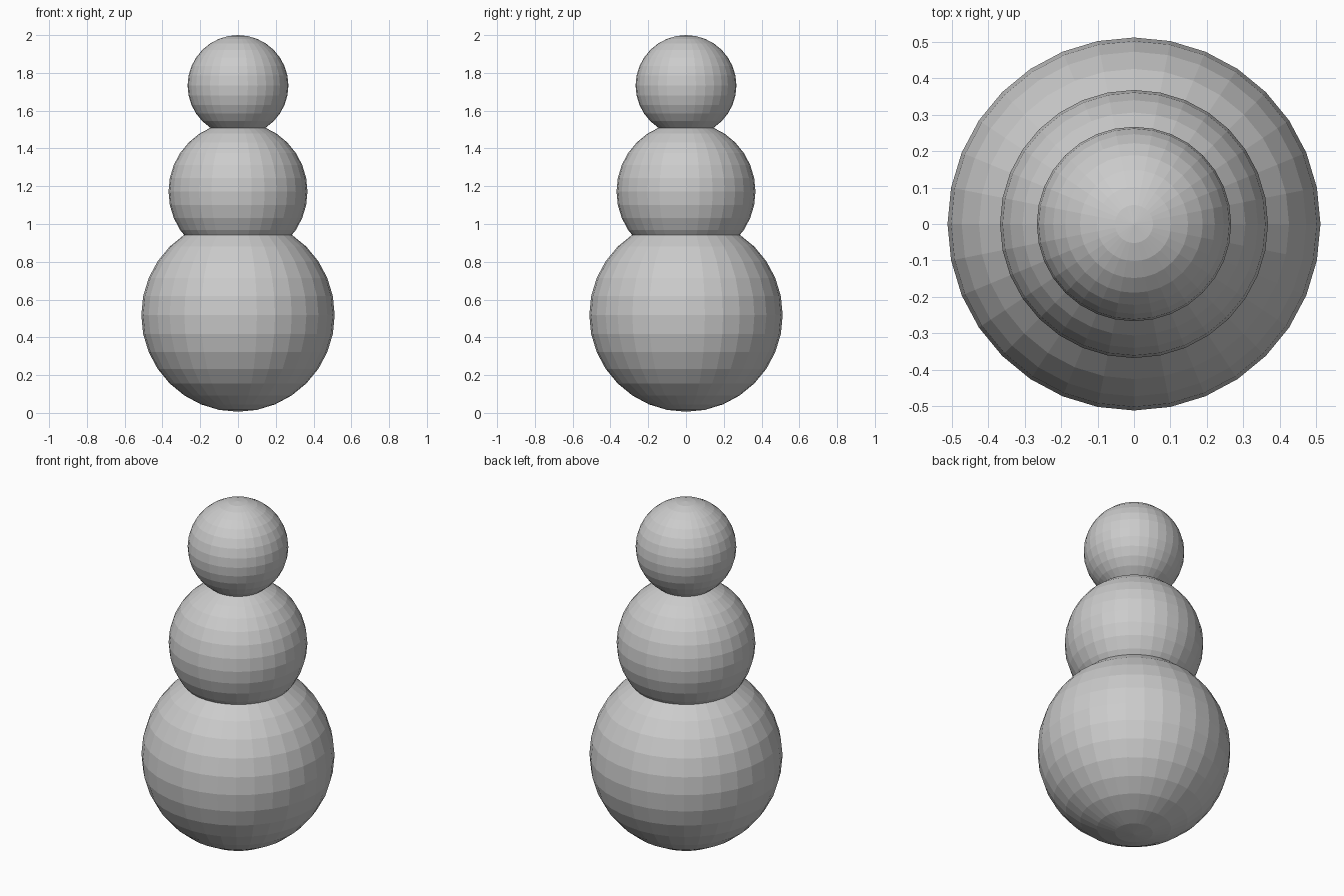
import bpy

if "Cube" in bpy.data.objects:
    bpy.data.objects.remove(bpy.data.objects["Cube"])

# Three stacked, flat-shaded balls: (name, radius, centre height)
BALLS = [
    ("bottom_ball", 0.512, 0.518),
    ("middle_ball", 0.368, 1.172),
    ("head_ball", 0.267, 1.733),
]


def add_ball(name, radius, height):
    bpy.ops.mesh.primitive_uv_sphere_add(
        segments=32, ring_count=16, radius=radius, location=(0, 0, height))
    ball = bpy.context.object
    ball.name = name
    bpy.ops.object.shade_flat()
    return ball


for name, radius, height in BALLS:
    add_ball(name, radius, height)
